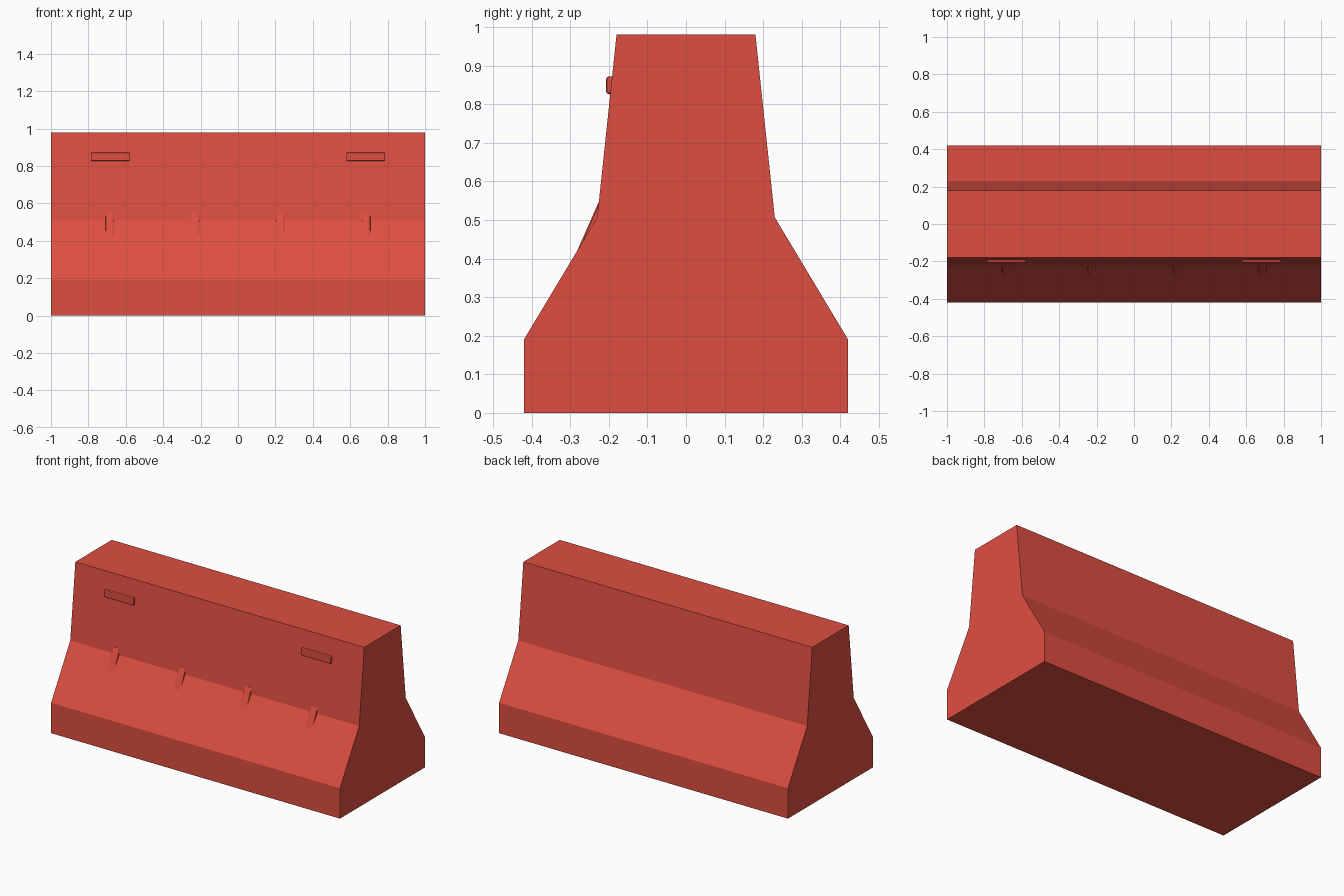
import bpy, bmesh
from mathutils import Vector

if "Cube" in bpy.data.objects:
    bpy.data.objects.remove(bpy.data.objects["Cube"])

red = bpy.data.materials.new("barrier red")
red.diffuse_color = (0.73, 0.076, 0.053, 1)
red.use_nodes = True
red.node_tree.nodes["Principled BSDF"].inputs["Base Color"].default_value = red.diffuse_color


def finish(name, bm):
    bmesh.ops.recalc_face_normals(bm, faces=bm.faces[:])
    mesh = bpy.data.meshes.new(name)
    bm.to_mesh(mesh)
    bm.free()
    mesh.materials.append(red)
    obj = bpy.data.objects.new(name, mesh)
    bpy.context.collection.objects.link(obj)
    return obj


def extrude_profile(name, points, x0, x1):
    """Extrude a (y, z) outline along x."""
    bm = bmesh.new()
    face = bm.faces.new([bm.verts.new((x0, y, z)) for y, z in points])
    ext = bmesh.ops.extrude_face_region(bm, geom=[face])["geom"]
    verts = [v for v in ext if isinstance(v, bmesh.types.BMVert)]
    bmesh.ops.translate(bm, vec=(x1 - x0, 0, 0), verts=verts)
    return finish(name, bm)


# Concrete-style barrier body: mirrored half profile
half = [(0.42, 0), (0.42, 0.19), (0.23, 0.507), (0.18, 0.98)]
outline = half + [(-y, z) for y, z in reversed(half)]
extrude_profile("barrier_body", outline, -1, 1)

# Small tapered ribs bridging the crease on the front
for i, x in enumerate((-0.685, -0.228, 0.228, 0.685)):
    bm = bmesh.new()
    top, low = (-0.227, 0.545), (-0.282, 0.42)
    sections = []
    for y, z in (top, low):
        sections.append([bm.verts.new((x + dx, y + dy, z)) for dx, dy in
                         ((-0.024, 0.03), (-0.022, 0.004), (-0.014, 0),
                          (0.014, 0), (0.022, 0.004), (0.024, 0.03))])
    a, b = sections
    bm.faces.new(a)
    bm.faces.new(b)
    for j in range(6):
        k = (j + 1) % 6
        bm.faces.new((a[j], a[k], b[k], b[j]))
    finish(f"crease_rib_{i + 1}", bm)

# Rounded reflector bars near the top of the front
for side, x in (("left", -0.683), ("right", 0.683)):
    bm = bmesh.new()
    bmesh.ops.create_cube(bm, size=1)
    for v in bm.verts:
        v.co = Vector((x + v.co.x * 0.208, -0.191 + v.co.y * 0.032,
                       0.849 + v.co.z * 0.046))
    edges = [e for e in bm.edges if all(v.co.y < -0.2 for v in e.verts)
             or abs(e.verts[0].co.y - e.verts[1].co.y) > 0.01]
    bmesh.ops.bevel(bm, geom=edges, offset=0.007, segments=2,
                    profile=0.5, affect='EDGES')
    finish(f"reflector_{side}", bm)
